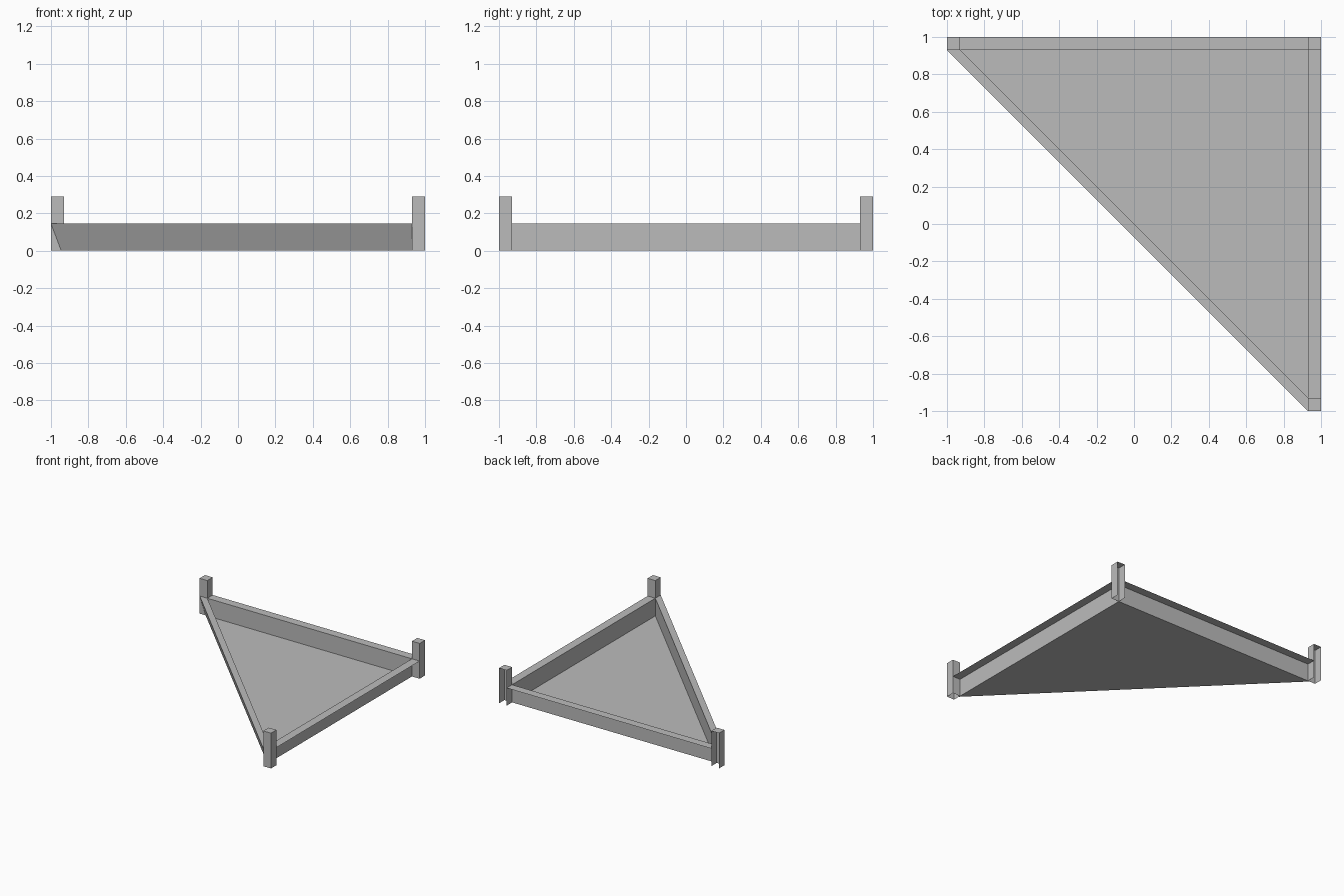
import bpy
import bmesh
from mathutils import Vector

cube = bpy.data.objects.get("Cube")
if cube:
    bpy.data.objects.remove(cube, do_unlink=True)

OUT, INN = 1.0, 0.93          # outer and inner edges of the frame
RIM, TALL = 0.145, 0.29       # rim and post heights
FOOT = 0.945                  # where the sloped side meets the ground

grey = bpy.data.materials.new("plain_grey")
grey.use_nodes = True
grey.diffuse_color = (0.5, 0.5, 0.5, 1)
grey.node_tree.nodes["Principled BSDF"].inputs["Base Color"].default_value = (0.5, 0.5, 0.5, 1)


def finish(name, bm):
    mesh = bpy.data.meshes.new(name)
    bm.to_mesh(mesh)
    bm.free()
    mesh.materials.append(grey)
    obj = bpy.data.objects.new(name, mesh)
    bpy.context.collection.objects.link(obj)
    return obj


def loft(name, sections):
    """Skin matching open sections, each a list of points."""
    bm = bmesh.new()
    rows = [[bm.verts.new(p) for p in section] for section in sections]
    for a, b in zip(rows, rows[1:]):
        for i in range(len(a) - 1):
            bm.faces.new((a[i], a[i + 1], b[i + 1], b[i]))
    return finish(name, bm)


def post(name, x, y, open_sides):
    """Hollow square post, without the faces that point along open_sides."""
    bm = bmesh.new()
    bmesh.ops.create_cube(bm, size=1)
    bmesh.ops.scale(bm, verts=bm.verts, vec=(OUT - INN, OUT - INN, TALL))
    bmesh.ops.translate(bm, verts=bm.verts, vec=(x, y, TALL / 2))
    bm.normal_update()
    gone = [f for f in bm.faces
            if any(f.normal.dot(Vector(d)) > 0.9 for d in open_sides)]
    bmesh.ops.delete(bm, geom=gone, context="FACES")
    return finish(name, bm)


# Corner posts, open underneath, and at the back for the rear pair
MID = (OUT + INN) / 2
DOWN, BACK = (0, 0, -1), (0, 1, 0)
post("back_left_post", MID, MID, (DOWN, BACK))
post("back_right_post", -MID, MID, (DOWN, BACK))
post("front_left_post", MID, -MID, (DOWN,))

# Straight sides: an upright wall with a lip folded outward
loft("back_side", [[(x, INN, 0), (x, INN, RIM), (x, OUT, RIM)] for x in (-INN, INN)])
loft("left_side", [[(INN, y, 0), (INN, y, RIM), (OUT, y, RIM)] for y in (INN, -INN)])

# Diagonal side: upright inside, flat top, outside sloping inward to the ground
loft("diagonal_side", [
    [(-INN, INN, 0), (-INN, INN, RIM), (-OUT, INN, RIM), (-FOOT, INN, 0)],
    [(INN, -INN, 0), (INN, -INN, RIM), (INN, -OUT, RIM), (INN, -FOOT, 0)],
])

# Triangular floor reaching the foot of the slope
bm = bmesh.new()
bm.faces.new([bm.verts.new(p) for p in
              ((-FOOT, INN, 0), (INN, -FOOT, 0), (INN, INN, 0))])
finish("floor_panel", bm)
